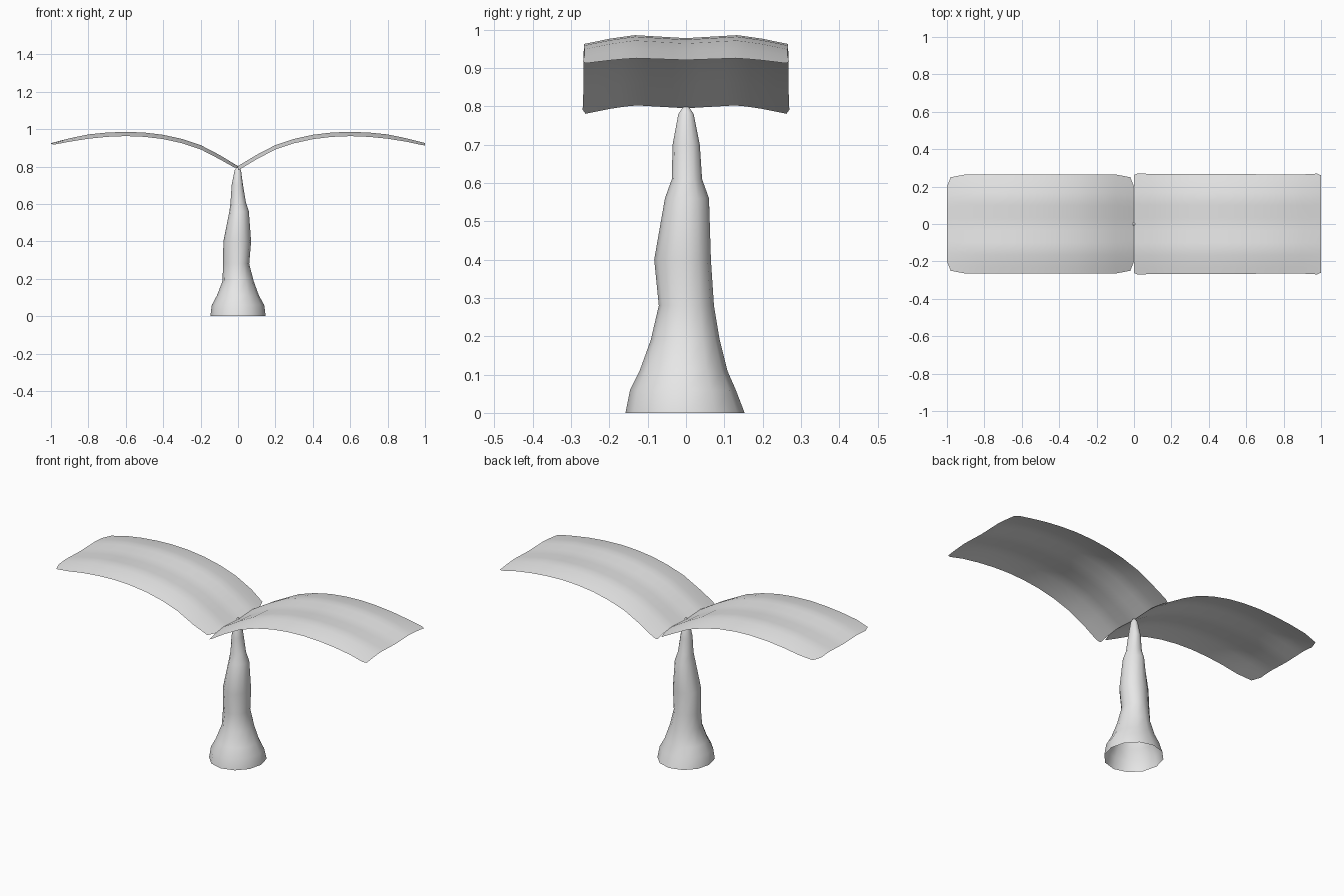
import bpy
import math

cube = bpy.data.objects.get("Cube")
if cube:
    bpy.data.objects.remove(cube, do_unlink=True)

# Single pale grey material
grey = bpy.data.materials.new("pale_grey")
grey.use_nodes = True
tint = (0.8, 0.8, 0.8, 1.0)
grey.diffuse_color = tint
grey.node_tree.nodes["Principled BSDF"].inputs["Base Color"].default_value = tint


def make_object(name, verts, faces):
    mesh = bpy.data.meshes.new(name)
    mesh.from_pydata(verts, [], faces)
    mesh.materials.append(grey)
    mesh.shade_smooth()
    obj = bpy.data.objects.new(name, mesh)
    bpy.context.collection.objects.link(obj)
    return obj


def grid_faces(rows, cols, wrap=False):
    last = cols if wrap else cols - 1
    return [(r * cols + c, r * cols + (c + 1) % cols,
             (r + 1) * cols + (c + 1) % cols, (r + 1) * cols + c)
            for r in range(rows - 1) for c in range(last)]


def lerp_table(table, t):
    for (a, va), (b, vb) in zip(table, table[1:]):
        if t <= b:
            return va + (vb - va) * (t - a) / (b - a)
    return table[-1][1]


# Trunk: height, then reach toward -x, +x, -y, +y
SIDES = 12
rings = [
    (0.00, 0.148, 0.148, 0.158, 0.153),
    (0.06, 0.140, 0.140, 0.146, 0.130),
    (0.11, 0.113, 0.112, 0.121, 0.108),
    (0.19, 0.082, 0.083, 0.092, 0.088),
    (0.28, 0.081, 0.060, 0.071, 0.073),
    (0.40, 0.078, 0.070, 0.083, 0.065),
    (0.56, 0.046, 0.058, 0.055, 0.060),
    (0.61, 0.040, 0.042, 0.037, 0.042),
    (0.70, 0.034, 0.027, 0.035, 0.036),
    (0.78, 0.018, 0.016, 0.020, 0.020),
    (0.803, 0.004, 0.004, 0.005, 0.005),
]
verts = []
for z, left, right, front, back in rings:
    for i in range(SIDES):
        a = 2 * math.pi * i / SIDES
        x, y = math.cos(a), math.sin(a)
        verts.append((x * (right if x > 0 else left), y * (back if y > 0 else front), z))
faces = grid_faces(len(rings), SIDES, wrap=True)
faces.append(tuple(range(len(verts) - SIDES, len(verts))))
make_object("trunk", verts, faces)

# Leaves: arched midrib with a shallow double ripple across the width
arch = [(0, 0.795), (0.1, 0.855), (0.2, 0.907), (0.3, 0.94), (0.4, 0.962), (0.5, 0.974),
        (0.6, 0.978), (0.7, 0.974), (0.8, 0.964), (0.9, 0.945), (1, 0.921)]
ripple = [(0, 0), (0.5, 0.008), (0.75, -0.002), (1, -0.016)]
round_outline = [(0, 0.2), (0.02, 0.25), (0.1, 0.265), (0.9, 0.265), (0.98, 0.25), (1, 0.2)]
square_outline = [(0, 0.262), (0.015, 0.27), (0.05, 0.268), (0.95, 0.265), (0.985, 0.27), (1, 0.26)]
stations = [0, 0.02] + [i / 10 for i in range(1, 10)] + [0.98, 1]
ACROSS = 16


def make_leaf(name, side, outline):
    verts = []
    for t in stations:
        half = lerp_table(outline, t)
        fade = 1 - 0.4 * max(0, (t - 0.8) / 0.2)
        for j in range(ACROSS + 1):
            v = 2 * j / ACROSS - 1
            y = v * half
            z = lerp_table(arch, t) + fade * lerp_table(ripple, min(1, abs(y) / 0.27))
            verts.append((side * t, y, z))
    faces = grid_faces(len(stations), ACROSS + 1)
    # Keep the upper side facing up on both leaves
    if side > 0:
        faces = [f[::-1] for f in faces]
    make_object(name, verts, faces)


make_leaf("left_leaf", 1, square_outline)
make_leaf("right_leaf", -1, round_outline)
